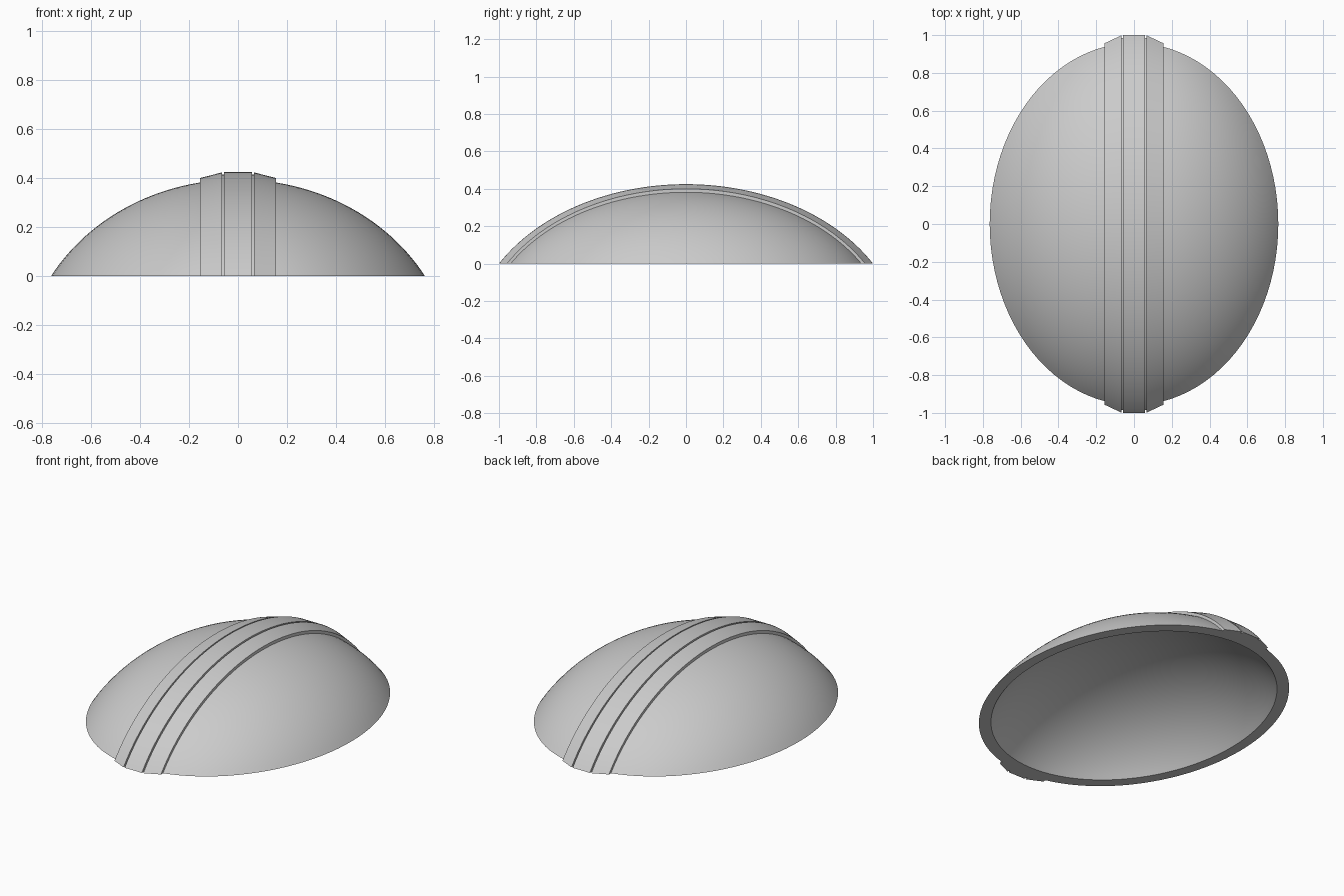
import bpy, bmesh, math

if "Cube" in bpy.data.objects:
    bpy.data.objects.remove(bpy.data.objects["Cube"])

grey = bpy.data.materials.new("plain_grey")
grey.use_nodes = True
colour = (0.6, 0.6, 0.6, 1)
grey.diffuse_color = colour
grey.node_tree.nodes["Principled BSDF"].inputs["Base Color"].default_value = colour

CUT = math.radians(60)  # polar angle where the ellipsoid meets the ground


def arc(t, reach, height):
    """Point on a cut ellipse: t = 0 is the crown, 1 is the ground."""
    a = CUT * t
    return (reach * math.sin(a) / math.sin(CUT),
            height * (math.cos(a) - math.cos(CUT)) / (1 - math.cos(CUT)))


def finish(bm, name, angle):
    bmesh.ops.recalc_face_normals(bm, faces=bm.faces)
    mesh = bpy.data.meshes.new(name)
    bm.to_mesh(mesh)
    bm.free()
    mesh.materials.append(grey)
    obj = bpy.data.objects.new(name, mesh)
    bpy.context.collection.objects.link(obj)
    bpy.ops.object.select_all(action="DESELECT")
    obj.select_set(True)
    bpy.context.view_layer.objects.active = obj
    bpy.ops.object.shade_smooth_by_angle(angle=math.radians(angle))


def loft(bm, rings, closed):
    """Skin neighbouring rings of vertices with quads."""
    n = len(rings[0])
    for r, s in zip(rings, rings[1:]):
        for i in range(n if closed else n - 1):
            j = (i + 1) % n
            bm.faces.new((r[i], r[j], s[j], s[i]))


# Hollow oval shell: outer skin down to the rim, inner skin back up
SEG, STEPS = 96, 28
bm = bmesh.new()


def skin(rx, ry, height):
    crown = bm.verts.new((0, 0, height))
    rings = []
    for k in range(1, STEPS + 1):
        r, z = arc(k / STEPS, 1, height)
        rings.append([bm.verts.new((rx * r * math.cos(2 * math.pi * i / SEG),
                                    ry * r * math.sin(2 * math.pi * i / SEG), z))
                      for i in range(SEG)])
    for i in range(SEG):
        bm.faces.new((crown, rings[0][i], rings[0][(i + 1) % SEG]))
    loft(bm, rings, True)
    return rings[-1]


outer = skin(0.764, 0.958, 0.394)
inner = skin(0.703, 0.885, 0.342)
loft(bm, [outer, inner], True)
finish(bm, "shell", 35)

# Raised centre band: half section (x, reach, height), mirrored, with two grooves
half = [(0.155, 0.91, 0.37), (0.155, 0.957, 0.4), (0.066, 0.999, 0.423),
        (0.065, 0.985, 0.414), (0.058, 0.985, 0.414), (0.057, 1, 0.425)]
section = half + [(-x, r, h) for x, r, h in reversed(half)]
bm = bmesh.new()
rings = []
for k in range(-48, 49):
    ring = []
    for x, reach, height in section:
        y, z = arc(k / 48, reach, height)
        ring.append(bm.verts.new((x, y, z)))
    rings.append(ring)
loft(bm, rings, True)
bm.faces.new(rings[0])
bm.faces.new(rings[-1])
finish(bm, "centre_band", 10)
